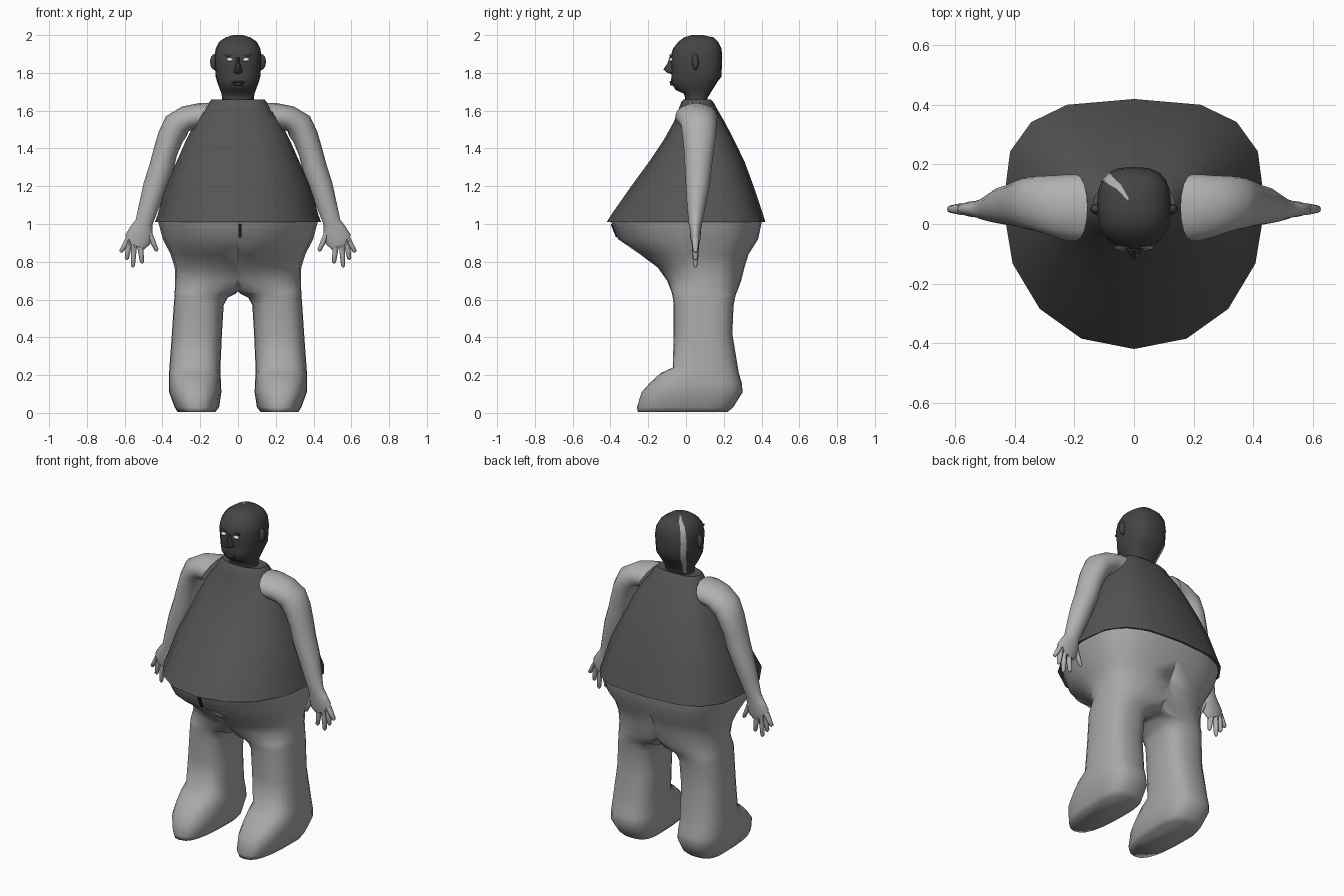
import bpy, bmesh, math
from mathutils import Vector, Matrix, Euler

if "Cube" in bpy.data.objects:
    bpy.data.objects.remove(bpy.data.objects["Cube"])


def material(name, g):
    m = bpy.data.materials.new(name)
    m.diffuse_color = (g, g, g, 1)
    m.use_nodes = True
    m.node_tree.nodes["Principled BSDF"].inputs["Base Color"].default_value = m.diffuse_color
    return m


DARK_HEAD = material("dark head grey", 0.058)
SHIRT = material("shirt grey", 0.09)
LIMB = material("light arm grey", 0.44)
CLOTH = material("trouser grey", 0.39)
EYE = material("eye white", 0.75)
BLACK = material("near black", 0.015)


def finish(name, bm, mats, mirror=False, angle=50):
    """Smooth shading with sharp edges, optional mirror across x = 0."""
    for f in bm.faces:
        f.smooth = True
    for e in bm.edges:
        if len(e.link_faces) == 2:
            e.smooth = e.calc_face_angle(0) < math.radians(angle)
    me = bpy.data.meshes.new(name)
    bm.to_mesh(me)
    bm.free()
    for m in mats:
        me.materials.append(m)
    ob = bpy.data.objects.new(name, me)
    bpy.context.collection.objects.link(ob)
    if mirror:
        ob.modifiers.new("mirror", "MIRROR").use_axis[0] = True
    return ob


def loft(rings, cap_start=True, cap_end=True):
    bm = bmesh.new()
    vs = [[bm.verts.new(p) for p in r] for r in rings]
    n = len(vs[0])
    for a, b in zip(vs, vs[1:]):
        for i in range(n):
            j = (i + 1) % n
            bm.faces.new((a[i], a[j], b[j], b[i]))
    if cap_start:
        bm.faces.new(vs[0][::-1])
    if cap_end:
        bm.faces.new(vs[-1])
    bmesh.ops.recalc_face_normals(bm, faces=bm.faces)
    return bm


def ring(z, x0, x1, y0, y1, cy, n=16, pf=1.0, pb=0.8):
    """Horizontal superellipse with separate front and back fullness."""
    pts = []
    for i in range(n):
        a = 2 * math.pi * i / n
        c, s = math.cos(a), math.sin(a)
        p = pf if s < 0 else pb
        x = (x0 + x1) / 2 + (x1 - x0) / 2 * math.copysign(abs(c) ** p, c)
        d = (y1 - cy) if s > 0 else (cy - y0)
        pts.append(Vector((x, cy + d * math.copysign(abs(s) ** p, s), z)))
    return pts


def tube(path, n=12):
    """Tube through (x, y, z, in-plane radius, y radius) points."""
    P = [Vector(p[:3]) for p in path]
    rings = []
    for i, p in enumerate(path):
        t = P[min(i + 1, len(P) - 1)] - P[max(i - 1, 0)]
        nrm = Vector((-t.z, 0, t.x)).normalized()
        rings.append([P[i] + nrm * p[3] * math.cos(a) + Vector((0, p[4] * math.sin(a), 0))
                      for a in (2 * math.pi * k / n for k in range(n))])
    return loft(rings)


def ball(name, loc, scale, mat, mirror=False):
    bm = bmesh.new()
    M = Matrix.Translation(loc) @ Matrix.Diagonal((*scale, 1))
    bmesh.ops.create_uvsphere(bm, u_segments=12, v_segments=8, radius=1, matrix=M)
    return finish(name, bm, [mat], mirror)


def box(name, loc, size, mat, mirror=False, tilt=(0, 0, 0)):
    bm = bmesh.new()
    M = Matrix.Translation(loc) @ Euler(tilt).to_matrix().to_4x4() @ Matrix.Diagonal((*size, 1))
    bmesh.ops.create_cube(bm, size=1, matrix=M)
    return finish(name, bm, [mat], mirror)


# Sleeveless shirt: wide bell with a turned-in hem
shirt = [(1.015, .425, -.40, .40), (1.01, .44, -.42, .42), (1.05, .425, -.395, .408),
         (1.2, .385, -.29, .358), (1.33, .325, -.195, .31), (1.45, .272, -.115, .252),
         (1.54, .225, -.065, .205), (1.6, .175, -.042, .17), (1.645, .152, -.025, .145),
         (1.66, .14, -.01, .13), (1.655, .09, .0, .115)]
bm = loft([ring(z, -w, w, a, b, .06, 16, .95, .7) for z, w, a, b in shirt], False, True)
finish("shirt", bm, [SHIRT])

# Trousers and feet: one leg whose inner side closes onto the centre plane, mirrored
leg = [(.005, .12, .32, -.255, .22), (.03, .10, .335, -.26, .25), (.11, .088, .365, -.235, .30),
       (.16, .09, .366, -.19, .295), (.21, .093, .365, -.135, .28), (.24, .093, .363, -.07, .275),
       (.42, .085, .35, -.065, .245), (.57, .076, .34, -.065, .252), (.61, .055, .337, -.07, .26),
       (.63, .015, .336, -.074, .265), (.645, -.06, .335, -.078, .272), (.70, -.23, .333, -.10, .292),
       (.77, -.31, .335, -.15, .31), (.84, -.355, .357, -.245, .332), (.92, -.398, .398, -.36, .382),
       (1.02, -.425, .425, -.40, .403)]
rings = []
for z, x0, x1, a, b in leg:
    r = ring(z, x0, x1, a, b, .1, 24, .75 if z < .69 else .92, .75)
    for p in r:
        p.x = max(p.x, 0)
    rings.append(r)
bm = loft(rings, True, False)
inner = [f for f in bm.faces if all(v.co.x < 1e-5 for v in f.verts)]
bmesh.ops.delete(bm, geom=inner, context='FACES')
finish("trousers_and_feet", bm, [CLOTH], True, 80)
box("fly", (.01, -.381, .965), (.016, .008, .075), BLACK, tilt=(.38, 0, 0))

# Arms running into flat palms, the root slanted along the armhole
arm = [(.165, .055, 1.57, .072, .112), (.2, .055, 1.568, .073, .112), (.27, .06, 1.555, .072, .103),
       (.325, .068, 1.52, .076, .093), (.357, .07, 1.46, .069, .088), (.385, .068, 1.38, .064, .078),
       (.405, .065, 1.30, .065, .071), (.44, .062, 1.2, .062, .063), (.47, .055, 1.1, .054, .05),
       (.497, .05, 1.01, .046, .037), (.51, .05, .97, .06, .03), (.53, .05, .92, .07, .027),
       (.545, .05, .885, .052, .018)]
bm = tube(arm, 16)
for v in bm.verts:
    if v.co.x < .26 and v.co.z > 1.45:
        v.co.x += (1.62 - v.co.z) * .6 * min(1, (.27 - v.co.x) / .1)
finish("arm", bm, [LIMB], True, 60)

# Fingers and thumb: base x, z to tip x, z
fingers = [(.58, .92, .622, .85), (.575, .91, .59, .81), (.55, .90, .557, .77),
           (.52, .90, .507, .79), (.475, .96, .428, .855)]
for i, (x0, z0, x1, z1) in enumerate(fingers):
    xm, zm = (x0 + x1) / 2, (z0 + z1) / 2
    finish("finger_%d" % (i + 1), tube([(x0, .05, z0, .017, .02), (xm, .05, zm, .014, .016),
           (x1 * .85 + xm * .15, .05, z1 * .85 + zm * .15, .011, .012),
           (x1, .05, z1, .004, .005)], 8), [LIMB], True)

# Head and neck, with one pale strip down a single column at the back corner
head = [(1.62, .085, .0, .11), (1.67, .085, -.005, .115), (1.69, .087, -.012, .128),
        (1.71, .095, -.055, .14), (1.75, .11, -.08, .165), (1.78, .118, -.077, .187),
        (1.83, .122, -.078, .190), (1.88, .125, -.084, .192), (1.93, .118, -.068, .188),
        (1.965, .099, -.04, .17), (1.988, .065, -.01, .145), (2.0, .025, .03, .09)]
N = 20
bm = loft([ring(z, -w, w, a, b, .055, N, .85, .72) for z, w, a, b in head])
bm.faces.ensure_lookup_table()
for k in range(1, len(head) - 1):
    bm.faces[k * N + 7].material_index = 1
finish("head", bm, [DARK_HEAD, LIMB])

# Ears, nose, brows, eyes and mouth
ball("ear", (.124, .05, 1.858), (.024, .018, .042), DARK_HEAD, True)
nose = [(1.795, .012, -.085), (1.803, .026, -.105), (1.818, .022, -.122),
        (1.85, .012, -.10), (1.885, .010, -.088)]
finish("nose", loft([ring(z, -w, w, y, -.05, -.07, 10) for z, w, y in nose]), [DARK_HEAD])
box("brow", (.043, -.078, 1.89), (.045, .014, .01), DARK_HEAD, True, (0, -.12, -.1))
ball("eye", (.043, -.078, 1.87), (.018, .012, .011), EYE, True)
ball("upper_lip", (0, -.075, 1.752), (.036, .012, .006), DARK_HEAD)
ball("lower_lip", (0, -.074, 1.740), (.03, .012, .007), DARK_HEAD)
